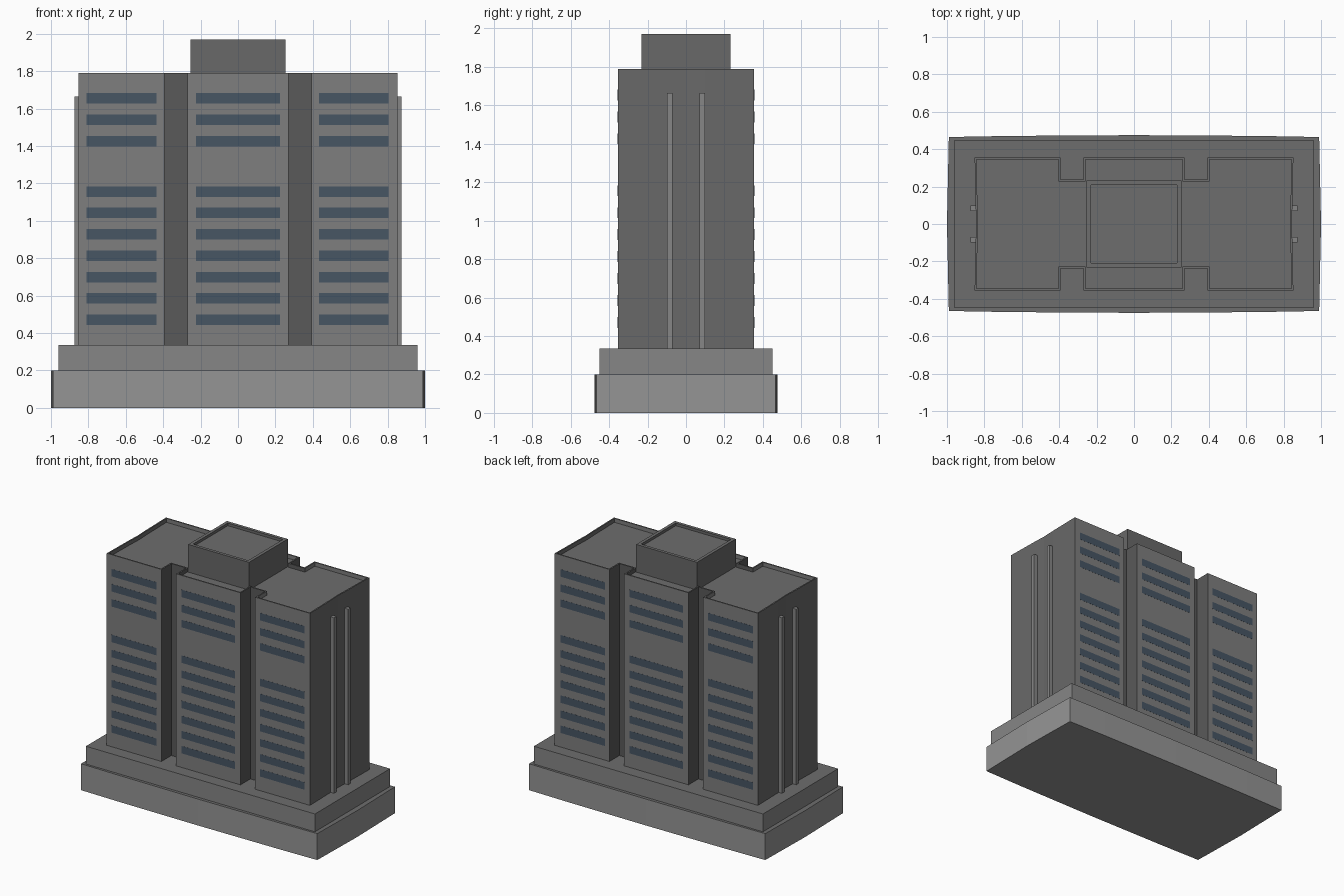
import bpy, bmesh

if "Cube" in bpy.data.objects:
    bpy.data.objects.remove(bpy.data.objects["Cube"])


def material(name, r, g=None, b=None):
    m = bpy.data.materials.new(name)
    m.diffuse_color = (r, r if g is None else g, r if b is None else b, 1)
    m.use_nodes = True
    m.node_tree.nodes["Principled BSDF"].inputs["Base Color"].default_value = m.diffuse_color
    return m


def prism(name, outline, z0, z1, mat, rim=0, sink=0):
    """Extrude an outline; optionally sink the roof behind a parapet."""
    bm = bmesh.new()
    base = bm.faces.new([bm.verts.new((x, y, z0)) for x, y in outline])
    ext = bmesh.ops.extrude_face_region(bm, geom=[base], use_keep_orig=True)
    for v in ext["geom"]:
        if isinstance(v, bmesh.types.BMVert):
            v.co.z = z1
    bmesh.ops.recalc_face_normals(bm, faces=bm.faces[:])
    if rim:
        top = max(bm.faces, key=lambda f: f.calc_center_median().z)
        bmesh.ops.inset_region(bm, faces=[top], thickness=rim, use_even_offset=True)
        roof = bmesh.ops.extrude_face_region(bm, geom=[top])
        verts = [g for g in roof["geom"] if isinstance(g, bmesh.types.BMVert)]
        bmesh.ops.translate(bm, verts=verts, vec=(0, 0, -sink))
        if top.is_valid:
            bmesh.ops.delete(bm, geom=[top], context="FACES")
    me = bpy.data.meshes.new(name)
    bm.to_mesh(me)
    bm.free()
    me.materials.append(mat)
    ob = bpy.data.objects.new(name, me)
    bpy.context.collection.objects.link(ob)
    return ob


def paint(ob, mat, test):
    """Give a second material to the faces that pass the test."""
    ob.data.materials.append(mat)
    slot = len(ob.data.materials) - 1
    for p in ob.data.polygons:
        if test(p.center, p.normal):
            p.material_index = slot


def rect(x0, x1, y0, y1):
    return [(x0, y0), (x1, y0), (x1, y1), (x0, y1)]


def mirrored(quarter):
    """Complete an outline from its first quadrant, starting on the x axis."""
    half = quarter + [(-x, y) for x, y in reversed(quarter) if x > 0]
    return half + [(-x, -y) for x, y in half[1:-1]]


slab_grey = material("slab_grey", 0.30)
podium_grey = material("podium_grey", 0.24)
wall_grey = material("wall_grey", 0.21)
end_grey = material("end_wall_grey", 0.14)
notch_grey = material("notch_grey", 0.10)
roof_grey = material("roof_grey", 0.155)
rib_grey = material("rib_grey", 0.24)
glass = material("window_blue", 0.063, 0.092, 0.127)

# stepped base, the lower step with slightly bowed sides
slab = prism("base_slab", mirrored([(1.0, 0), (0.99, 0.465), (0.66, 0.471), (0, 0.475)]),
             0, 0.2, slab_grey)
podium = prism("podium", rect(-0.96, 0.96, -0.45, 0.45), 0.2, 0.335, podium_grey)

# main tower with four vertical notches and a parapet
tower = prism("tower", mirrored([(0.843, 0), (0.847, 0.10), (0.852, 0.355), (0.393, 0.355),
                                 (0.393, 0.237), (0.27, 0.237), (0.27, 0.355)]),
              0.335, 1.79, wall_grey, 0.01, 0.03)
paint(tower, end_grey, lambda c, n: abs(c.x) > 0.8 and abs(n.x) > 0.9)
paint(tower, notch_grey, lambda c, n: abs(c.x) < 0.4 and abs(c.y) < 0.33 and abs(n.z) < 0.1)

# rooftop penthouse
penthouse = prism("penthouse", rect(-0.255, 0.255, -0.232, 0.232), 1.76, 1.97,
                  end_grey, 0.024, 0.02)

# darker roofs and terraces
for ob in (slab, podium, tower, penthouse):
    paint(ob, roof_grey, lambda c, n: n.z > 0.9)

# paired ribs on the end walls
for sx in (-1, 1):
    for sy in (-1, 1):
        xs, ys = sorted((sx * 0.835, sx * 0.875)), sorted((sy * 0.07, sy * 0.1))
        prism("end_rib", rect(*xs, *ys), 0.335, 1.665, rib_grey)

# window bands front and back, skipping the blank floor
for sy in (-1, 1):
    ys = sorted((sy * 0.345, sy * 0.3558))
    for floor in range(11):
        if floor == 7:
            continue
        z = 0.47 + floor * 0.1143 + (0.041 if floor > 7 else 0)
        for x0, x1 in ((-0.81, -0.435), (-0.225, 0.225), (0.432, 0.805)):
            prism("window_band", rect(x0, x1, *ys), z - 0.028, z + 0.028, glass)
